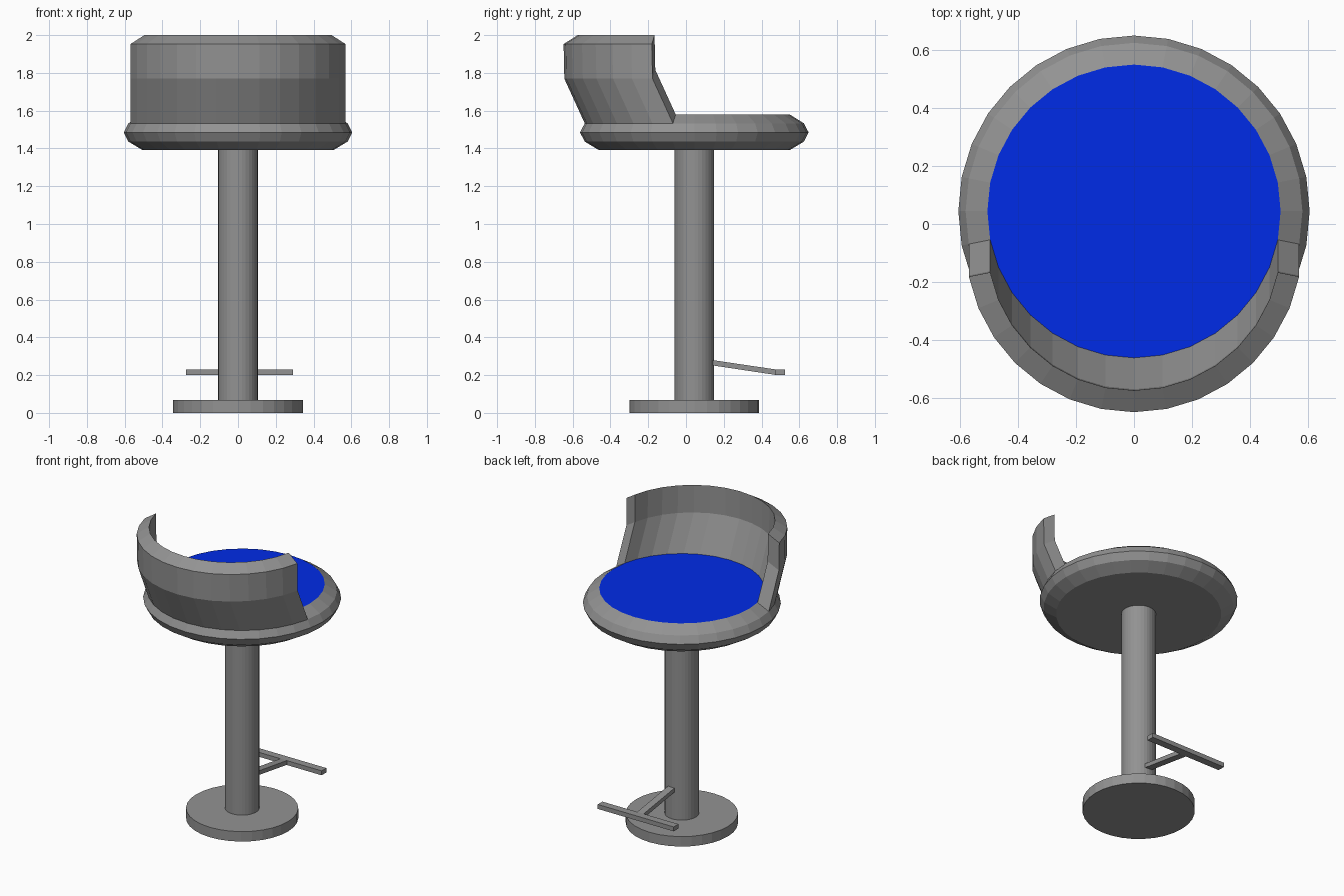
import bpy, bmesh
from math import cos, sin, tau
from mathutils import Vector

if "Cube" in bpy.data.objects:
    bpy.data.objects.remove(bpy.data.objects["Cube"])

SIDES = 32
CY = 0.044          # shared axis of base, column and seat


def colour(name, rgb):
    mat = bpy.data.materials.new(name)
    mat.diffuse_color = (*rgb, 1)
    mat.use_nodes = True
    mat.node_tree.nodes["Principled BSDF"].inputs["Base Color"].default_value = mat.diffuse_color
    return mat


GREY = colour("dark_grey", (0.29, 0.29, 0.29))
BLUE = colour("blue", (0.0, 0.024, 0.8))


def finish(name, bm, material=GREY):
    bmesh.ops.recalc_face_normals(bm, faces=bm.faces)
    mesh = bpy.data.meshes.new(name)
    bm.to_mesh(mesh)
    bm.free()
    mesh.materials.append(material)
    obj = bpy.data.objects.new(name, mesh)
    bpy.context.collection.objects.link(obj)
    return obj


def ring(bm, r, z):
    return [bm.verts.new((r * cos(tau * i / SIDES), CY + r * sin(tau * i / SIDES), z))
            for i in range(SIDES)]


def lathe(bm, profile):
    """Stack rings of (radius, z); returns the rings and the bands of faces."""
    rings = [ring(bm, r, z) for r, z in profile]
    bands = []
    for a, b in zip(rings, rings[1:]):
        bands.append([bm.faces.new((a[i], a[(i + 1) % SIDES], b[(i + 1) % SIDES], b[i]))
                      for i in range(SIDES)])
    return rings, bands


def cylinder(name, r, z0, z1):
    bm = bmesh.new()
    rings, _ = lathe(bm, [(r, z0), (r, z1)])
    for loop in rings:
        bm.faces.new(loop)
    return finish(name, bm)


def bar(name, x0, x1, side):
    """Extrude a side outline of (y, z) points from x0 to x1."""
    bm = bmesh.new()
    a, b = [[bm.verts.new((x, y, z)) for y, z in side] for x in (x0, x1)]
    bm.faces.new(a)
    bm.faces.new(b)
    n = len(side)
    for i in range(n):
        j = (i + 1) % n
        bm.faces.new((a[i], a[j], b[j], b[i]))
    return finish(name, bm)


# Base and column
cylinder("base", 0.343, 0.0, 0.067)
cylinder("column", 0.105, 0.067, 1.391)

# Footrest: sloping arm and crossbar
bar("footrest_arm", -0.017, 0.031, [(0.13, 0.253), (0.13, 0.281), (0.475, 0.23), (0.475, 0.201)])
bar("footrest_bar", -0.276, 0.291, [(0.475, 0.2), (0.475, 0.23), (0.525, 0.23), (0.525, 0.2)])

# Seat shell with the backrest extruded from the rear of its upper rim
bm = bmesh.new()
rings, bands = lathe(bm, [(0.505, 1.391), (0.58, 1.436), (0.605, 1.485),
                          (0.58, 1.533), (0.505, 1.58)])
bm.faces.new(rings[0])
rim = bands[-1][SIDES // 2 + 1:SIDES - 1]
for offset in (Vector((0, -0.108, 0.236)), Vector((0, -0.004, 0.184))):
    bm.normal_update()
    out = bmesh.ops.extrude_face_region(bm, geom=rim)["geom"]
    old = [f for f in rim if f.is_valid]
    if old:
        bmesh.ops.delete(bm, geom=old, context='FACES_ONLY')
    rim = [g for g in out if isinstance(g, bmesh.types.BMFace)]
    verts = [g for g in out if isinstance(g, bmesh.types.BMVert)]
    bmesh.ops.translate(bm, verts=verts, vec=offset)
finish("seat_and_backrest", bm)

# Blue cushion top
bm = bmesh.new()
bm.faces.new(ring(bm, 0.505, 1.58))
finish("cushion", bm, BLUE)
